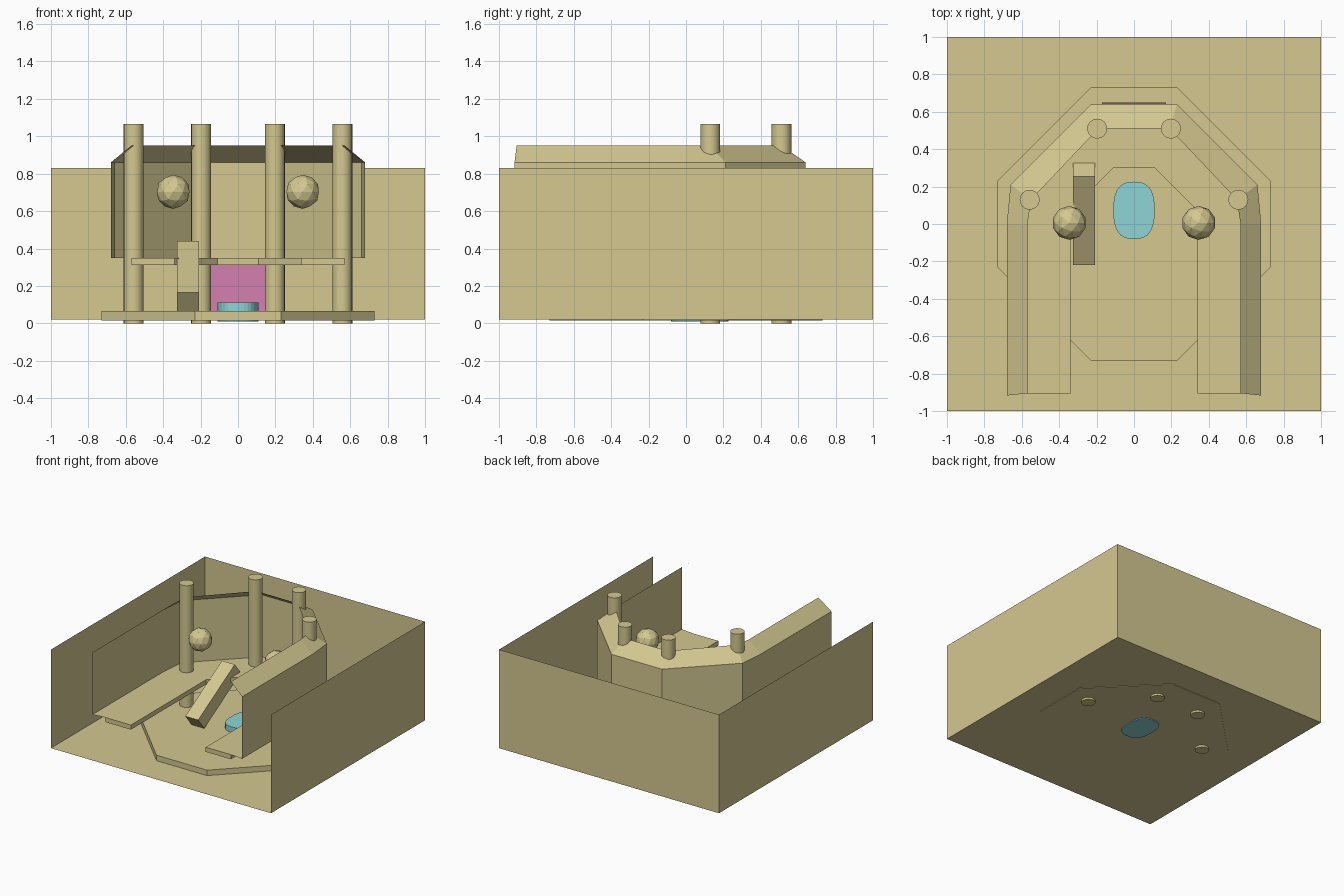
import bpy, bmesh, math
from mathutils import Vector

default = bpy.data.objects.get("Cube")
if default:
    bpy.data.objects.remove(default, do_unlink=True)


def material(name, rgb):
    mat = bpy.data.materials.new(name)
    mat.use_nodes = True
    mat.diffuse_color = (*rgb, 1)
    mat.node_tree.nodes["Principled BSDF"].inputs["Base Color"].default_value = (*rgb, 1)
    return mat


SAND = material("sand", (0.66, 0.58, 0.28))
PINK = material("pink", (0.66, 0.216, 0.434))
AQUA = material("aqua", (0.27, 0.66, 0.66))


def finish(name, bm, mat, recalc=True):
    if recalc:
        bmesh.ops.recalc_face_normals(bm, faces=bm.faces)
    mesh = bpy.data.meshes.new(name)
    bm.to_mesh(mesh)
    bm.free()
    mesh.materials.append(mat)
    obj = bpy.data.objects.new(name, mesh)
    bpy.context.collection.objects.link(obj)
    return obj


def prism(name, points, offset, mat):
    """Extrude a flat outline along an offset."""
    bm = bmesh.new()
    face = bm.faces.new([bm.verts.new(p) for p in points])
    ext = bmesh.ops.extrude_face_region(bm, geom=[face], use_keep_orig=True)
    moved = [v for v in ext["geom"] if isinstance(v, bmesh.types.BMVert)]
    bmesh.ops.translate(bm, verts=moved, vec=Vector(offset))
    return finish(name, bm, mat)


def sweep(name, rails, mat, closed=False):
    """Join rails, given as right half paths with a height, into a U-shaped strip."""
    bm = bmesh.new()
    rows = []
    for half, z in rails:
        path = half + [(-x, y) for x, y in reversed(half)]
        rows.append([bm.verts.new((x, y, z)) for x, y in path])
    pairs = list(zip(rows, rows[1:])) + ([(rows[-1], rows[0])] if closed else [])
    for a, b in pairs:
        for i in range(len(a) - 1):
            bm.faces.new((a[i], a[i + 1], b[i + 1], b[i]))
    if closed:
        for end in (0, -1):
            bm.faces.new([r[end] for r in rows])
    return finish(name, bm, mat)


# Outer case: thin walls, open at the top and front
bm = bmesh.new()
bmesh.ops.create_cube(bm, size=2)
for v in bm.verts:
    v.co.z = 0.83 if v.co.z > 0 else 0.02
open_faces = [f for f in bm.faces if f.normal.z > 0.5 or f.normal.y < -0.5]
bmesh.ops.delete(bm, geom=open_faces, context="FACES")
finish("outer_case", bm, SAND, recalc=False)

# Eight-sided floor platform
corner, side = 0.23, 0.73
quarter = [(side, corner), (corner, side)]
octagon = quarter + [(-x, y) for x, y in reversed(quarter)]
octagon += [(-x, -y) for x, y in octagon]
prism("floor_platform", [(x, y, 0.016) for x, y in octagon], (0, 0, 0.049), SAND)

# Inner wall with folded foot and sloping rim
outer = [(0.68, -0.917), (0.68, 0), (0.66, 0.21), (0.23, 0.64)]
inner = [(0.57, -0.905), (0.57, 0), (0.55, 0.13), (0.19, 0.51)]
sweep("inner_wall", [(inner, 0.35), (outer, 0.35), (outer, 0.86), (inner, 0.95)], SAND)

# Gallery ledge around the well
lip = [(0.34, -0.905), (0.34, 0), (0.34, 0.07), (0.11, 0.30)]
sweep("gallery_ledge", [(inner, 0.35), (lip, 0.35), (lip, 0.312), (inner, 0.312)], SAND, closed=True)

# Columns and faceted balls, mirrored left and right
for sign, label in ((1, "left"), (-1, "right")):
    for x, y, place in ((0.558, 0.13, "front"), (0.197, 0.51, "back")):
        bpy.ops.mesh.primitive_cylinder_add(
            vertices=24, radius=0.053, depth=1.065, location=(sign * x, y, 0.5325))
        column = bpy.context.object
        column.name = f"{place}_column_{label}"
        column.data.materials.append(SAND)
        bpy.ops.object.shade_smooth_by_angle(angle=math.radians(30))
    bpy.ops.mesh.primitive_ico_sphere_add(
        subdivisions=2, radius=0.091, location=(sign * 0.346, 0.006, 0.703))
    ball = bpy.context.object
    ball.name = f"ball_{label}"
    ball.data.materials.append(SAND)

# Tilted ramp block
ramp = [(-0.22, 0.165), (0.255, 0.44), (0.335, 0.34), (-0.14, 0.065)]
prism("ramp_block", [(-0.325, y, z) for y, z in ramp], (0.117, 0, 0), SAND)

# Rounded pool
pool = []
for i in range(32):
    c, s = math.cos(math.tau * i / 32), math.sin(math.tau * i / 32)
    x = math.copysign(abs(c) ** 0.75, c) * 0.11
    y = math.copysign(abs(s) ** 0.75, s) * 0.153
    pool.append((x, y + 0.073, 0.01))
prism("pool", pool, (0, 0, 0.1), AQUA)

# Back screen
screen = [(-0.17, 0.02), (0.17, 0.02), (0.17, 0.35), (-0.17, 0.35)]
prism("back_screen", [(x, 0.642, z) for x, z in screen], (0, 0.008, 0), PINK)
